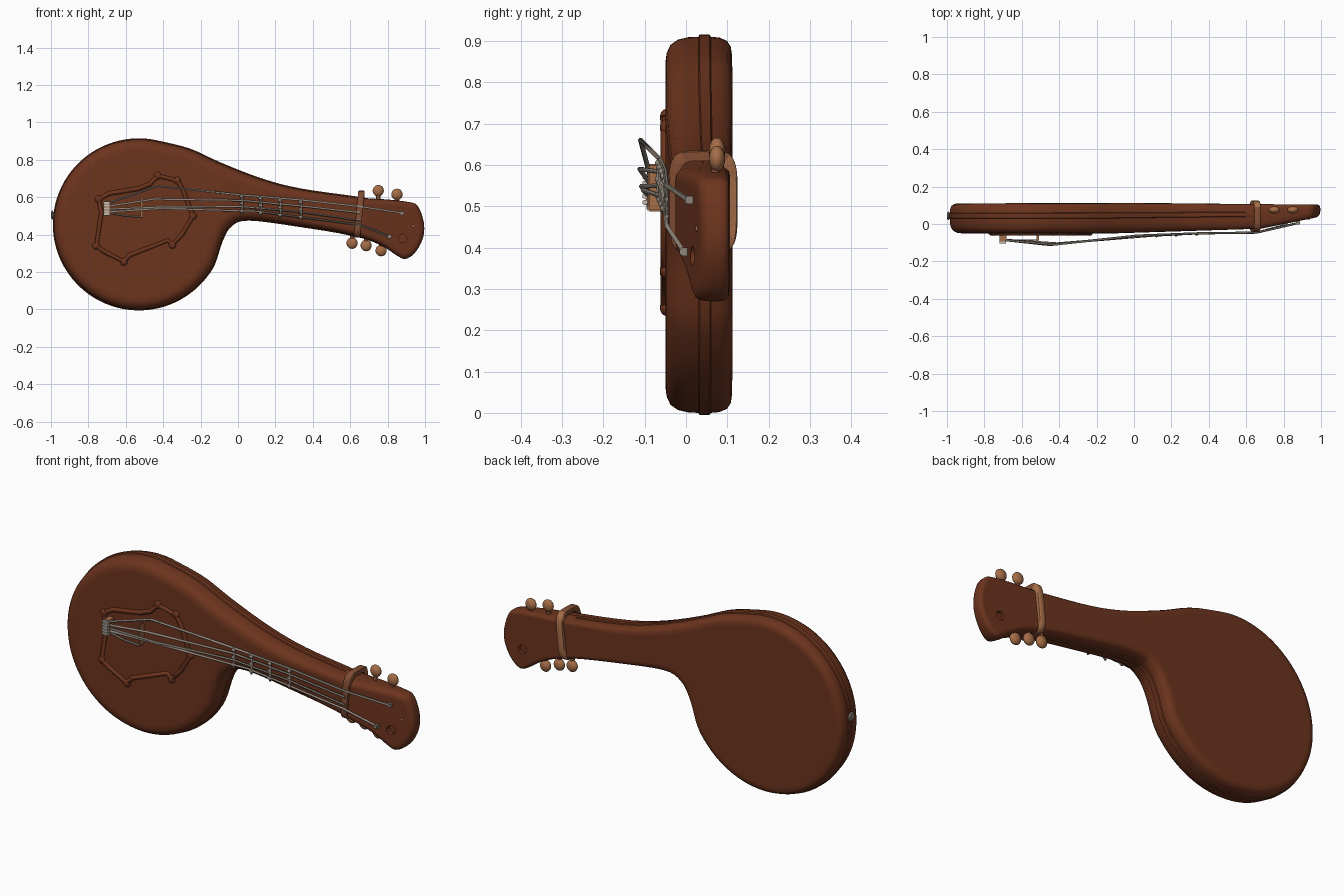
import bpy, bmesh, math
from mathutils import Vector

if "Cube" in bpy.data.objects:
    bpy.data.objects.remove(bpy.data.objects["Cube"])


def material(name, rgb):
    m = bpy.data.materials.new(name)
    m.diffuse_color = (*rgb, 1)
    m.use_nodes = True
    m.node_tree.nodes["Principled BSDF"].inputs["Base Color"].default_value = m.diffuse_color
    return m


WOOD = material("dark wood", (0.15, 0.034, 0.0125))
TAN = material("tan wood", (0.38, 0.155, 0.065))
BAND = material("mid brown", (0.225, 0.076, 0.034))
GREY = material("string grey", (0.28, 0.235, 0.195))
PALE = material("pale bone", (0.55, 0.52, 0.46))


def finish(ob, mat, angle=40):
    ob.data.materials.clear()
    ob.data.materials.append(mat)
    bpy.ops.object.select_all(action='DESELECT')
    ob.select_set(True)
    bpy.context.view_layer.objects.active = ob
    bpy.ops.object.shade_smooth_by_angle(angle=math.radians(angle))
    return ob


def from_bmesh(name, bm, mat, angle=40):
    bmesh.ops.recalc_face_normals(bm, faces=bm.faces)
    me = bpy.data.meshes.new(name)
    bm.to_mesh(me)
    bm.free()
    ob = bpy.data.objects.new(name, me)
    bpy.context.collection.objects.link(ob)
    return finish(ob, mat, angle)


def tube(name, pts, r, mat, cyclic=False, res=2):
    cu = bpy.data.curves.new(name, 'CURVE')
    cu.dimensions = '3D'
    cu.bevel_depth, cu.bevel_resolution, cu.use_fill_caps = r, res, True
    sp = cu.splines.new('POLY')
    sp.points.add(len(pts) - 1)
    for p, q in zip(sp.points, pts):
        p.co = (*q, 1)
    sp.use_cyclic_u = cyclic
    ob = bpy.data.objects.new(name, cu)
    bpy.context.collection.objects.link(ob)
    bpy.ops.object.select_all(action='DESELECT')
    ob.select_set(True)
    bpy.context.view_layer.objects.active = ob
    bpy.ops.object.convert(target='MESH')
    return finish(bpy.context.object, mat, 60)


def ball(name, loc, scale, mat):
    bpy.ops.mesh.primitive_uv_sphere_add(segments=16, ring_count=10, location=loc)
    ob = bpy.context.object
    ob.name, ob.scale = name, scale
    return finish(ob, mat, 60)


def box(name, loc, size, mat, bevel=0.004):
    bm = bmesh.new()
    bmesh.ops.create_cube(bm, size=1)
    for v in bm.verts:
        v.co = Vector([a * b for a, b in zip(v.co, size)]) + Vector(loc)
    bmesh.ops.bevel(bm, geom=bm.edges[:], offset=bevel, segments=2, affect='EDGES')
    return from_bmesh(name, bm, mat)


def rod(name, loc, r, depth, rot, mat):
    bpy.ops.mesh.primitive_cylinder_add(vertices=20, radius=r, depth=depth, location=loc, rotation=rot)
    bpy.context.object.name = name
    return finish(bpy.context.object, mat)


def lerp_table(table, x):
    for (x0, y0), (x1, y1) in zip(table, table[1:]):
        if x <= x1:
            t = max(0, (x - x0) / (x1 - x0))
            return y0 + t * (y1 - y0)
    return table[-1][1]


def front_y(x):
    return lerp_table([(-1, -0.05), (-0.1, -0.05), (0.68, -0.025), (1, 0.04)], x)


def back_y(x):
    return lerp_table([(-1, 0.11), (0, 0.113), (0.68, 0.106), (1, 0.104)], x)


# Body, neck and headstock outline: round bowl, then a smooth spline
key = [(-.53 + .455 * math.cos(math.radians(a)), .455 + .455 * math.sin(math.radians(a)))
       for a in [75 + 257 * i / 22 for i in range(23)]]
key += [(-.085, .37), (-.035, .45), (.06, .48), (.33, .446), (.6, .40), (.76, .345), (.85, .288),
        (.895, .27), (.945, .302), (.985, .37), (.996, .435), (.985, .50), (.957, .558), (.91, .575),
        (.8, .588), (.64, .60), (.33, .643), (.12, .698), (-.096, .782), (-.257, .855)]
outline = []
n = len(key)
for i in range(n):
    p0, p1, p2, p3 = [Vector(key[(i + k) % n]) for k in (-1, 0, 1, 2)]
    for s in range(4):
        t = s / 4
        outline.append(0.5 * (2 * p1 + (p2 - p0) * t + (2 * p0 - 5 * p1 + 4 * p2 - p3) * t * t
                              + (3 * p1 - p0 - 3 * p2 + p3) * t ** 3))

# Stacked rings: (inset, y), with a raised seam that stops at the headstock
layers = [(.065, -.05), (.04, -.047), (.02, -.038), (.007, -.02), (.001, .005), (0, .029), (-.005, .032),
          (-.005, .056), (0, .059), (.002, .08), (.01, .098), (.024, .107), (.045, .11)]
bm = bmesh.new()
rings = []
N = len(outline)
for inset, y in layers:
    ring = []
    for i, p in enumerate(outline):
        d = (outline[(i + 1) % N] - outline[i - 1]).normalized()
        k = inset * lerp_table([(0, 1), (.6, .5)] if inset > 0 else [(.62, 1), (.68, 0)], p.x)
        q = p + Vector((-d.y, d.x)) * k
        ring.append(bm.verts.new((q.x, y, q.y)))
    rings.append(ring)
for a, b in zip(rings, rings[1:]):
    for i in range(N):
        bm.faces.new((a[i], a[(i + 1) % N], b[(i + 1) % N], b[i]))
bm.faces.new(rings[0])
bm.faces.new(rings[-1])
# Cross cuts keep the faces true when the neck is tapered
for x in (-.1, 0, .3, .68):
    bmesh.ops.bisect_plane(bm, geom=bm.verts[:] + bm.edges[:] + bm.faces[:],
                           plane_co=(x, 0, 0), plane_no=(1, 0, 0))
for v in bm.verts:
    f, b = front_y(v.co.x), back_y(v.co.x)
    v.co.y = f + (v.co.y + .05) / .16 * (b - f)
body = from_bmesh("body_and_neck", bm, WOOD)

# Shallow round recess in both faces of the headstock, joined by a plug
cutter = rod("hole_cutter", (.88, .05, .38), .023, .4, (math.pi / 2, 0, 0), WOOD)
mod = body.modifiers.new("hole", 'BOOLEAN')
mod.operation, mod.object, mod.solver = 'DIFFERENCE', cutter, 'EXACT'
bpy.context.view_layer.objects.active = body
bpy.ops.object.modifier_move_to_index(modifier="hole", index=0)
bpy.ops.object.modifier_apply(modifier="hole")
bpy.data.objects.remove(cutter)
body.modifiers.clear()
finish(body, WOOD, 40)
body.modifiers.clear()
wn = body.modifiers.new("even_shading", 'WEIGHTED_NORMAL')
wn.keep_sharp, wn.weight = True, 100
rod("hole_plug", (.88, .062, .38), .0235, .05, (math.pi / 2, 0, 0), WOOD)
ball("headstock_dot", (.935, front_y(.935), .445), (.007, .004, .007), TAN)

# Raised irregular frame on the soundboard, with knobbed corners
frame = [(-.745, .59), (-.73, .52), (-.758, .34), (-.715, .31), (-.61, .255), (-.58, .29), (-.375, .37),
         (-.35, .345), (-.30, .40), (-.24, .50), (-.295, .64), (-.325, .69), (-.43, .715), (-.47, .67),
         (-.535, .645), (-.69, .62)]
tube("soundboard_frame", [(x, -.049, z) for x, z in frame], .0125, WOOD, True)
for i in (2, 4, 7, 9, 11, 12, 0):
    x, z = frame[i]
    ball("frame_knob", (x, -.049, z), (.02, .014, .02), WOOD)

# Bridge with pale ridges
box("bridge", (-.70, -.072, .54), (.036, .05, .08), TAN)
for i in range(5):
    box("bridge_ridge", (-.702, -.098, .509 + i * .0155), (.036, .014, .012), PALE, .002)
box("bridge_support", (-.515, -.072, .545), (.012, .04, .115), TAN)

# Strings from the bridge over the neck to the headstock
ends = [[(-.43, -.11, .66), (.02, -.062, .612), (.34, -.05, .585), (.655, -.046, .55), (.877, .005, .515)],
        [(-.45, -.112, .59), (.02, -.062, .583), (.34, -.05, .553), (.655, -.046, .517)],
        [(-.41, -.108, .548), (.02, -.062, .55), (.34, -.05, .52), (.655, -.046, .475)],
        [(-.41, -.104, .54), (.1, -.062, .525), (.34, -.05, .492), (.655, -.046, .452), (.81, -.005, .39)]]
for i, pts in enumerate(ends):
    tube("string", [(-.70, -.085, .566 - i * .015)] + pts, .006, GREY, res=1)
tube("short_string", [(-.70, -.085, .518), (-.60, -.09, .50), (-.515, -.09, .495)], .006, GREY, res=1)
for x, z in ((.877, .515), (.81, .39)):
    box("string_anchor", (x, front_y(x) - .004, z), (.022, .026, .02), GREY, .003)

# Knotted cross ties along the neck
for x in (.02, .12, .225, .335):
    y, top = -.064 + .04 * x, .618 - .1 * x
    tube("cross_tie", [(x, y, top), (x + .005, y - .004, top - .05), (x, y, top - .105)], .006, GREY, res=1)
    for k in (.012, .05, .09):
        ball("tie_knot", (x, y - .003, top - k), (.011, .009, .009), GREY)

# Band wrapped round the neck, paler across the back
bm = bmesh.new()
loops = []
for i in range(40):
    a = 2 * math.pi * i / 40
    c, s = [math.copysign(abs(f(a)) ** .45, f(a)) for f in (math.cos, math.sin)]
    loops.append([bm.verts.new((.648 + .012 * s + dx, .041 + (.084 - t) * c, .51 + (.125 - t) * s))
                  for dx, t in ((-.017, .003), (-.013, 0), (.013, 0), (.017, .003), (.017, .025), (-.017, .025))])
for i in range(40):
    a, b = loops[i], loops[(i + 1) % 40]
    for k in range(6):
        bm.faces.new((a[k], a[(k + 1) % 6], b[(k + 1) % 6], b[k]))
band = from_bmesh("neck_band", bm, BAND, 50)
band.data.materials.append(TAN)
for f in band.data.polygons:
    f.material_index = int(f.center.y > .095)

# Tuning pegs
for x, z, root in ((.75, .635, .58), (.85, .615, .57), (.61, .355, .42), (.685, .342, .40), (.765, .315, .37)):
    ball("tuning_peg", (x, .075, z), (.03, .02, .031), TAN)
    tube("peg_shaft", [(x, .07, root), (x, .075, z)], .011, BAND)

# Strap pin at the tail
rod("tail_pin", (-.985, .044, .505), .016, .03, (0, math.pi / 2, 0), GREY)
ball("tail_pin_cap", (-.992, .044, .505), (.008, .024, .024), GREY)
